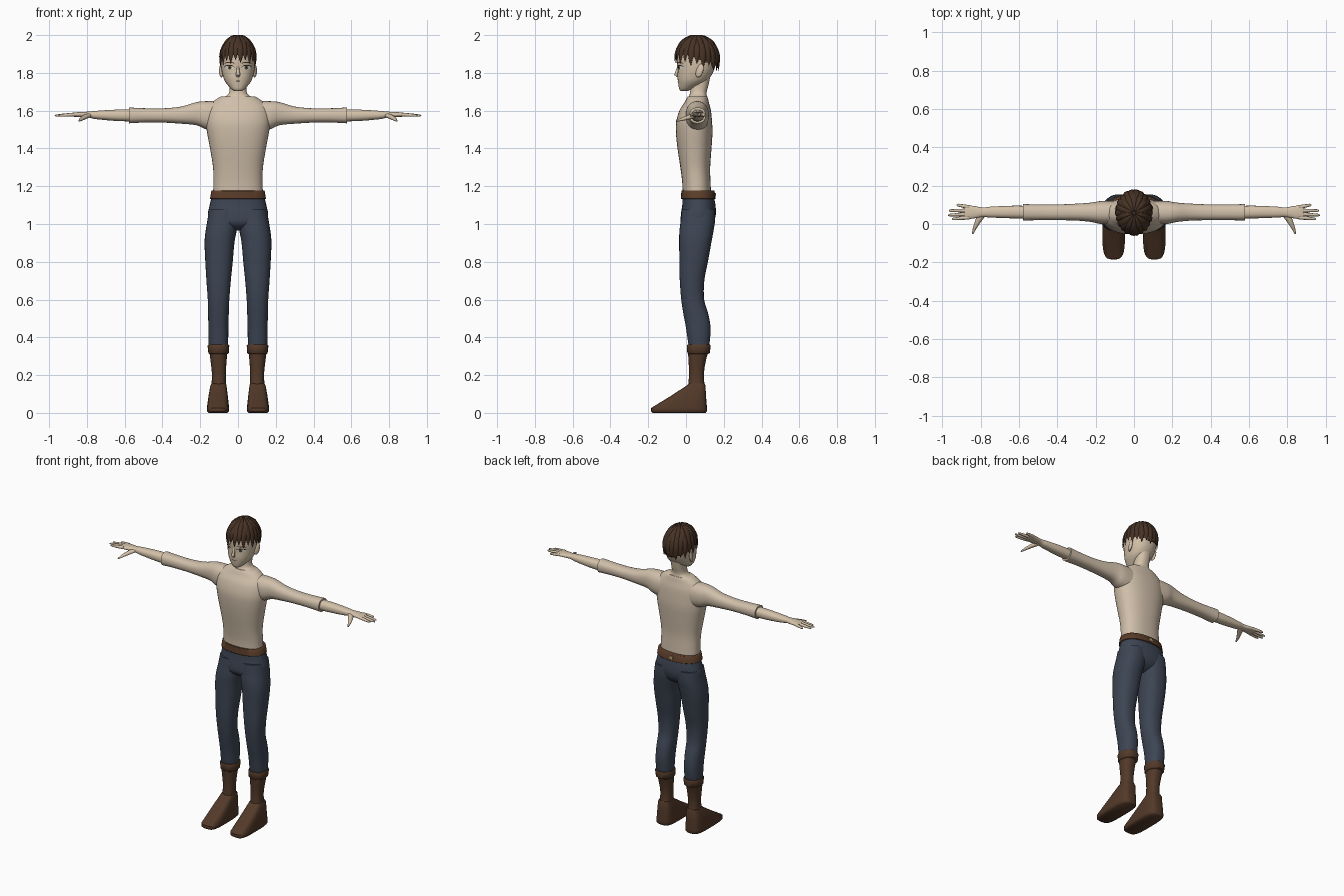
import bpy, bmesh, math
from mathutils import Vector
from mathutils.bvhtree import BVHTree

if "Cube" in bpy.data.objects:
    bpy.data.objects.remove(bpy.data.objects["Cube"])


def material(name, rgb):
    m = bpy.data.materials.new(name)
    m.diffuse_color = (*rgb, 1)
    m.use_nodes = True
    m.node_tree.nodes["Principled BSDF"].inputs["Base Color"].default_value = m.diffuse_color
    return m


SKIN = material("skin", (0.66, 0.54, 0.40))
SHIRT = material("shirt cream", (0.63, 0.52, 0.40))
PANTS = material("trouser blue", (0.047, 0.060, 0.088))
LEATHER = material("leather brown", (0.085, 0.041, 0.022))
BELT = material("belt brown", (0.10, 0.045, 0.022))
HAIR = material("hair brown", (0.062, 0.032, 0.018))
WHITE = material("eye white", (0.75, 0.72, 0.68))
DARK = material("lash dark", (0.02, 0.013, 0.01))
IRIS = material("iris olive", (0.12, 0.09, 0.04))
METAL = material("buckle tan", (0.45, 0.33, 0.18))


def finish(name, bm, mat, mirror=False, angle=50):
    bmesh.ops.recalc_face_normals(bm, faces=bm.faces)
    me = bpy.data.meshes.new(name)
    bm.to_mesh(me)
    bm.free()
    me.materials.append(mat)
    me.polygons.foreach_set("use_smooth", [True] * len(me.polygons))
    me.set_sharp_from_angle(angle=math.radians(angle))
    ob = bpy.data.objects.new(name, me)
    bpy.context.collection.objects.link(ob)
    if mirror:
        ob.modifiers.new("mirror", 'MIRROR').use_mirror_merge = False
    return ob


def skin_rings(bm, rings):
    """Bridge rings of points into a closed tube."""
    vs = [[bm.verts.new(p) for p in r] for r in rings]
    n = len(vs[0])
    for a, b in zip(vs, vs[1:]):
        for i in range(n):
            bm.faces.new((a[i], a[(i + 1) % n], b[(i + 1) % n], b[i]))
    bm.faces.new(vs[0][::-1])
    bm.faces.new(vs[-1])


def spline(secs, steps):
    """Catmull-Rom interpolation between cross-sections."""
    out = []
    for i in range(len(secs) - 1):
        p0, p1, p2 = secs[max(i - 1, 0)], secs[i], secs[i + 1]
        p3 = secs[min(i + 2, len(secs) - 1)]
        for k in range(steps):
            t = k / steps
            out.append([b + 0.5 * t * (c - a + t * (2*a - 5*b + 4*c - d + t * (3*(b - c) + d - a)))
                        for a, b, c, d in zip(p0, p1, p2, p3)])
    return out + [secs[-1]]


def loft(name, secs, mat, axis='z', p=2.3, n=32, steps=4, mirror=False):
    """Superellipse sections (position, a0, a1, b0, b1) along z (a=x, b=y) or x (a=y, b=z)."""
    rings = []
    for t, a0, a1, b0, b1 in spline(secs, steps):
        ring = []
        for i in range(n):
            w = 2 * math.pi * i / n
            c, s = math.cos(w), math.sin(w)
            a = (a0 + a1) / 2 + (a1 - a0) / 2 * math.copysign(abs(c) ** (2 / p), c)
            b = (b0 + b1) / 2 + (b1 - b0) / 2 * math.copysign(abs(s) ** (2 / p), s)
            ring.append((a, b, t) if axis == 'z' else (t, a, b))
        rings.append(ring)
    bm = bmesh.new()
    skin_rings(bm, rings)
    return finish(name, bm, mat, mirror)


def sym(rows):
    return [(z, -w, w, y0, y1) for z, w, y0, y1 in rows]


def sweep(bm, pts, sizes, ups, n=10):
    """Elliptical tube through points; sizes are (width, thickness)."""
    rings = []
    for i, q in enumerate(pts):
        t = (pts[min(i + 1, len(pts) - 1)] - pts[max(i - 1, 0)]).normalized()
        s = t.cross(ups[i]).normalized()
        u = s.cross(t)
        w, h = sizes[i]
        rings.append([q + s * w * math.cos(2*math.pi*k/n) + u * h * math.sin(2*math.pi*k/n) for k in range(n)])
    skin_rings(bm, rings)


# Shirt body with a scooped neckline cut through it
shirt = loft("shirt_body", sym([
    (1.16, .132, -.018, .133), (1.22, .130, -.020, .130), (1.30, .132, -.030, .128),
    (1.40, .148, -.045, .135), (1.48, .163, -.053, .140), (1.54, .170, -.052, .138),
    (1.60, .165, -.035, .132), (1.64, .140, -.010, .122), (1.665, .108, .003, .116),
    (1.675, .090, .010, .112)]), SHIRT, n=40)
bm = bmesh.new()
bmesh.ops.create_cone(bm, cap_ends=True, segments=40, radius1=1, radius2=1, depth=1)
for v in bm.verts:
    v.co = (v.co.x * .102, .05 + v.co.z * .6, 1.68 + v.co.y * .112)
cutter = finish("neckline_cutter", bm, SHIRT)
cutter.hide_render = True
cutter.hide_set(True)
cut = shirt.modifiers.new("neckline", 'BOOLEAN')
cut.operation, cut.object, cut.solver = 'DIFFERENCE', cutter, 'EXACT'

# Chest and neck under the shirt
loft("neck_and_chest", sym([
    (1.50, .150, -.046, .133), (1.55, .158, -.046, .133), (1.60, .158, -.031, .128),
    (1.64, .134, -.007, .119), (1.66, .098, .006, .113), (1.68, .060, .017, .110),
    (1.70, .046, .022, .110), (1.74, .044, .025, .120), (1.79, .048, .03, .130)]), SKIN)

# Sleeves, forearms and hands
loft("sleeve", [
    (.10, .000, .120, 1.49, 1.65), (.17, .000, .120, 1.502, 1.65), (.22, .010, .112, 1.523, 1.645),
    (.30, .018, .106, 1.531, 1.622), (.40, .020, .102, 1.537, 1.612),
    (.50, .020, .102, 1.537, 1.613), (.578, .018, .104, 1.533, 1.617)],
    SHIRT, axis='x', mirror=True)
loft("forearm_and_palm", [
    (.56, .028, .095, 1.543, 1.606), (.65, .030, .095, 1.546, 1.605), (.75, .034, .090, 1.555, 1.599),
    (.79, .037, .086, 1.563, 1.595), (.83, .030, .093, 1.565, 1.593), (.87, .025, .098, 1.568, 1.590),
    (.885, .032, .092, 1.572, 1.587)], SKIN, axis='x', mirror=True)
bm = bmesh.new()
Z = Vector((0, 0, 1))
for y0, x1, y1 in ((.034, .950, .026), (.052, .970, .046), (.070, .965, .070), (.088, .925, .100)):
    a, b = Vector((.86, y0, 1.580)), Vector((x1, y1, 1.574))
    sweep(bm, [a, a.lerp(b, .5), a.lerp(b, .9), b],
          [(.0105, .010), (.009, .009), (.007, .006), (.003, .003)], [Z] * 4)
sweep(bm, [Vector(q) for q in ((.785, .055, 1.577), (.81, .022, 1.567), (.83, -.018, 1.555), (.842, -.052, 1.545))],
      [(.016, .012), (.016, .012), (.010, .009), (.004, .004)], [Z] * 4)
finish("fingers", bm, SKIN, mirror=True)

# Trousers: hips plus mirrored legs
loft("trouser_hips", sym([
    (.965, .05, .02, .09), (.985, .105, -.01, .125), (1.01, .152, -.027, .146), (1.05, .160, -.027, .158),
    (1.10, .150, -.020, .156), (1.15, .138, -.017, .146)]), PANTS)
loft("trouser_leg", [
    (.34, .054, .152, .016, .120), (.38, .052, .156, .010, .126), (.45, .051, .157, .000, .130),
    (.52, .049, .158, -.013, .119), (.60, .046, .160, -.025, .096), (.70, .038, .167, -.033, .097),
    (.80, .028, .173, -.035, .116), (.90, .019, .177, -.036, .134), (.96, .008, .172, -.035, .145),
    (1.02, -.002, .162, -.028, .154), (1.08, -.005, .152, -.022, .154)], PANTS, mirror=True)

# Belt with a small buckle at the back
loft("belt", sym([(1.132, .146, -.026, .154), (1.134, .148, -.028, .156), (1.176, .141, -.024, .151),
                  (1.178, .138, -.021, .148)]), BELT, steps=1, n=48)
bm = bmesh.new()
bmesh.ops.create_cube(bm, size=1)
for v in bm.verts:
    v.co = (v.co.x * .022, .154 + v.co.y * .008, 1.155 + v.co.z * .020)
finish("belt_buckle", bm, METAL)

# Boots: cuff, shaft and wedge-shaped foot
loft("boot_cuff", [(.312, .054, .152, .012, .118), (.317, .049, .157, .007, .126), (.355, .046, .161, .004, .131),
                   (.362, .050, .157, .008, .127)], LEATHER, steps=1, mirror=True)
loft("boot_shaft", [(.13, .062, .143, .010, .102), (.17, .064, .139, .014, .096), (.22, .064, .139, .016, .096),
                    (.28, .060, .146, .013, .106), (.33, .055, .152, .010, .120)], LEATHER, mirror=True)
loft("boot_foot", [(.0, .056, .156, -.176, .104), (.008, .048, .164, -.185, .111), (.026, .047, .165, -.184, .111),
                   (.09, .054, .156, -.080, .106), (.145, .061, .146, .004, .103),
                   (.155, .064, .141, .014, .098)], LEATHER, p=3.6, steps=1, mirror=True)

# Head with nose and ears
head = loft("head", sym([
    (1.703, .018, -.026, .005), (1.715, .036, -.036, .035), (1.75, .066, -.042, .100),
    (1.78, .079, -.045, .130), (1.82, .088, -.044, .150), (1.87, .091, -.048, .163),
    (1.92, .084, -.040, .150), (1.96, .060, -.010, .125), (1.98, .030, .030, .090)]), SKIN, p=2.2)
bm = bmesh.new()
sweep(bm, [Vector(q) for q in ((0, -.038, 1.84), (0, -.047, 1.81), (0, -.053, 1.79), (0, -.045, 1.78))],
      [(.006, .006), (.008, .008), (.012, .010), (.008, .004)], [Vector((0, -1, 0))] * 4)
finish("nose", bm, SKIN)
bm = bmesh.new()
bmesh.ops.create_uvsphere(bm, u_segments=16, v_segments=10, radius=1)
for v in bm.verts:
    x, y, z = v.co
    v.co = (.088 + .011 * x + .006 * y, .072 + .020 * y + .008 * z, 1.812 + .036 * z)
finish("ear", bm, SKIN, mirror=True)

# Face details: thin patches projected on the head
tree = BVHTree.FromPolygons([v.co for v in head.data.vertices], [p.vertices[:] for p in head.data.polygons])


def patch(name, top, bottom, x0, x1, mat, lift, mirror=True, n=12):
    """Strip between two height curves of u in 0..1, laid on the face."""
    bm = bmesh.new()
    rows = []
    for i in range(n + 1):
        u = i / n
        pair = []
        for z in (bottom(u), (bottom(u) + top(u)) / 2, top(u)):
            x = x0 + (x1 - x0) * u
            hit = tree.ray_cast(Vector((x, -1, z)), Vector((0, 1, 0)))[0]
            pair.append(bm.verts.new((x, hit.y - lift, z)))
        rows.append(pair)
    for a, b in zip(rows, rows[1:]):
        for k in (0, 1):
            bm.faces.new((a[k], b[k], b[k + 1], a[k + 1]))
    bmesh.ops.solidify(bm, geom=bm.faces[:], thickness=.001)
    finish(name, bm, mat, mirror)


def arc(z, h):
    return lambda u: z + h * math.sqrt(max(1 - (2*u - 1) ** 2, .002))


patch("eye_white", arc(1.828, .011), arc(1.828, -.010), .022, .070, WHITE, .0015)
patch("iris", arc(1.828, .010), arc(1.828, -.010), .034, .054, IRIS, .003)
patch("pupil", arc(1.828, .005), arc(1.828, -.005), .039, .049, DARK, .0045)
patch("upper_lash", arc(1.829, .014), arc(1.828, .009), .019, .074, DARK, .004)
patch("eyebrow", arc(1.850, .008), arc(1.848, .004), .018, .072, HAIR, .002)
patch("mouth", arc(1.757, .0015), arc(1.757, -.0015), -.020, .020, DARK, .0015, mirror=False)

# Hair: cap plus pointed locks running down from the crown
C, R = Vector((0, .058, 1.868)), Vector((.094, .117, .125))
bm = bmesh.new()
bmesh.ops.create_uvsphere(bm, u_segments=36, v_segments=28, radius=1)
for v in bm.verts:
    v.co = C + v.co * R
low = [f for f in bm.faces
       if f.calc_center_median().z < 1.89 - .40 * max(f.calc_center_median().y - .02, 0)]
bmesh.ops.delete(bm, geom=low, context='FACES')
finish("hair_cap", bm, HAIR)
bm = bmesh.new()
for count, layer, lift in ((22, 0, 1.0), (14, 1, 1.02)):
    for i in range(count):
        w = 2 * math.pi * (i + .5 * layer) / count
        back = (math.sin(w) + 1) / 2
        drop = (.005 + .045 * back + (.010 if i % 2 else -.006) if layer == 0 else -.045)
        end = math.acos(-drop / R.z)
        pts, ups, sizes = [], [], []
        for k in range(9):
            t = k / 8
            f = .06 + (end - .06) * t
            r = math.sin(f) if f < math.pi / 2 else 1 - .3 * (1 - math.sin(f))
            d = Vector((r * math.cos(w), r * math.sin(w), math.cos(f)))
            pts.append(C + d * R * (lift if k else 1))
            ups.append(d.normalized())
            taper = min(1, (1 - t) * 2.6) ** .8
            wid = (.020 if layer == 0 else .022) * (.2 + .8 * min(r, 1)) * taper + .0008
            sizes.append((wid, .008 * taper + .0008))
        sweep(bm, pts, sizes, ups, n=8)
finish("hair_locks", bm, HAIR)
